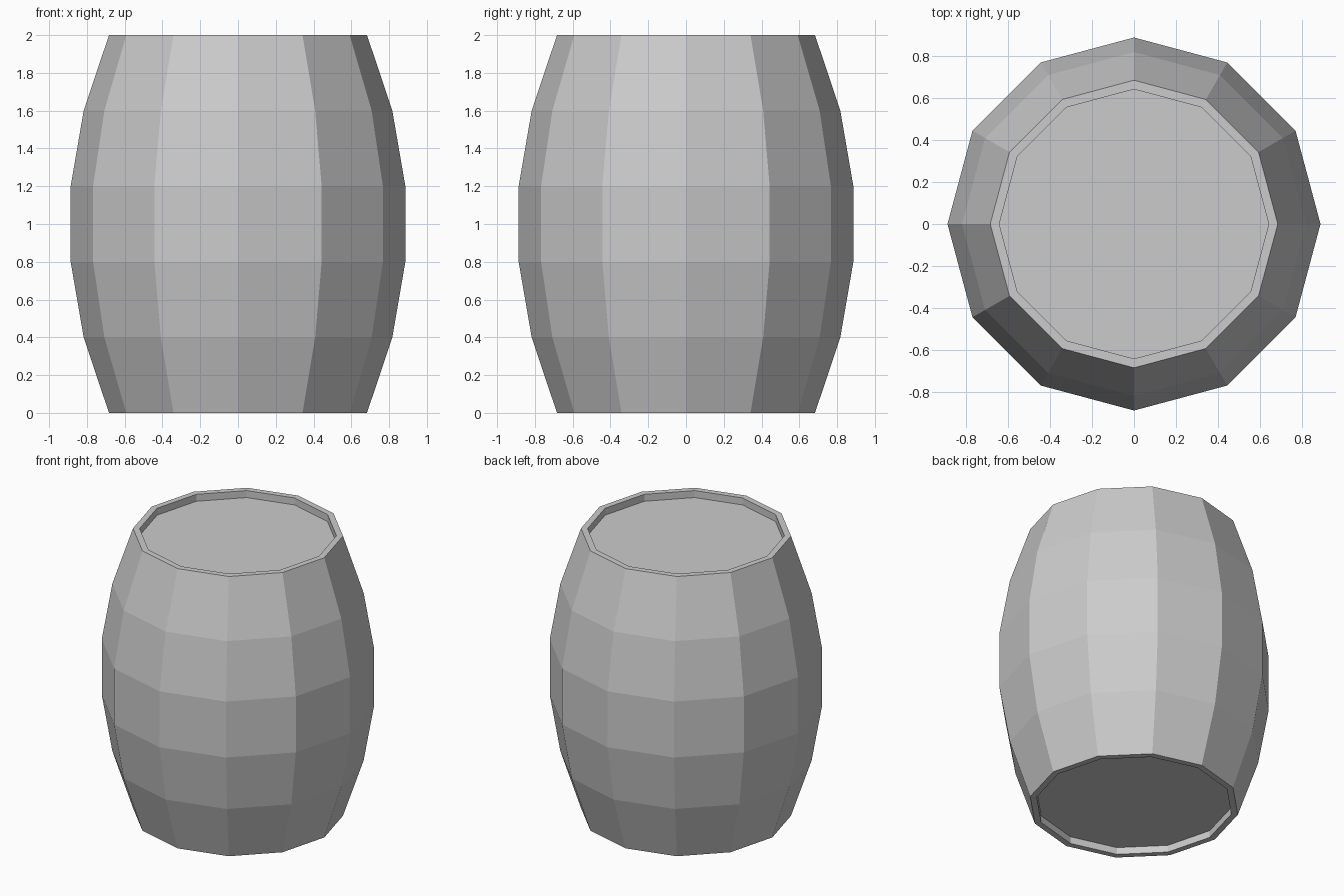
import bpy, bmesh
from math import cos, sin, tau

if "Cube" in bpy.data.objects:
    bpy.data.objects.remove(bpy.data.objects["Cube"])

SIDES = 12

# Half profile (radius, height): recessed bottom lid, rim, bulging staves, rim, recessed top lid
profile = [(0.64, 0.05), (0.64, 0.0), (0.683, 0.0), (0.817, 0.4), (0.886, 0.8),
           (0.886, 1.2), (0.817, 1.6), (0.683, 2.0), (0.64, 2.0), (0.64, 1.95)]

bm = bmesh.new()
rings = [[bm.verts.new((r * cos(tau * i / SIDES), r * sin(tau * i / SIDES), z))
          for i in range(SIDES)] for r, z in profile]

# Staves, rims and recess walls
for low, high in zip(rings, rings[1:]):
    for i in range(SIDES):
        j = (i + 1) % SIDES
        bm.faces.new((low[i], low[j], high[j], high[i]))

# Lids
bm.faces.new(rings[0][::-1])
bm.faces.new(rings[-1])
bmesh.ops.recalc_face_normals(bm, faces=bm.faces)

mesh = bpy.data.meshes.new("barrel")
bm.to_mesh(mesh)
bm.free()
bpy.context.collection.objects.link(bpy.data.objects.new("barrel", mesh))
